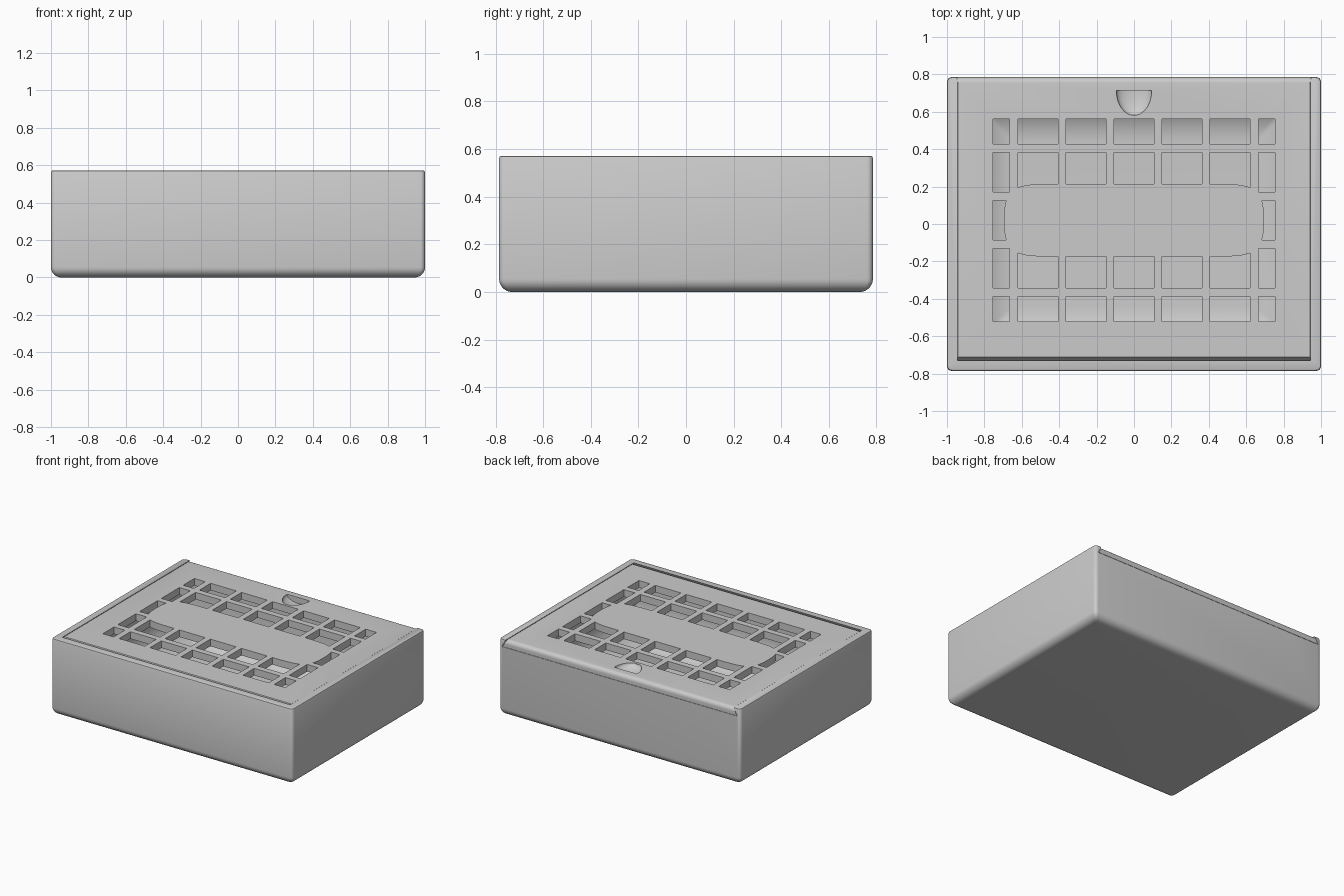
import bpy, bmesh, math

if "Cube" in bpy.data.objects:
    bpy.data.objects.remove(bpy.data.objects["Cube"])

grey = bpy.data.materials.new("plain grey")
grey.use_nodes = True
grey.diffuse_color = (0.6, 0.6, 0.6, 1)
grey.node_tree.nodes["Principled BSDF"].inputs["Base Color"].default_value = (0.6, 0.6, 0.6, 1)

HX, HY, TOP = 1.0, 0.785, 0.572      # half width, half depth, height
SEAT = 0.515                         # level the lid rests on
MID = 0.02                           # centre of the lid grille in y


def rect(x0, x1, y0, y1, z, r=0, seg=0):
    """Ring of a rectangle at height z, with optional rounded corners."""
    if not seg:
        return [(x1, y1, z), (x0, y1, z), (x0, y0, z), (x1, y0, z)]
    ring = []
    corners = [(x1 - r, y1 - r), (x0 + r, y1 - r), (x0 + r, y0 + r), (x1 - r, y0 + r)]
    for k, (cx, cy) in enumerate(corners):
        for i in range(seg + 1):
            a = (k + i / seg) * math.pi / 2
            ring.append((cx + r * math.cos(a), cy + r * math.sin(a), z))
    return ring


def loft(bm, rings):
    """Skin a stack of rings and cap both ends."""
    vs = [[bm.verts.new(p) for p in ring] for ring in rings]
    n = len(vs[0])
    for a, b in zip(vs, vs[1:]):
        for i in range(n):
            bm.faces.new((a[i], a[(i + 1) % n], b[(i + 1) % n], b[i]))
    bm.faces.new(vs[0][::-1])
    bm.faces.new(vs[-1])


def make(name, *stacks):
    bm = bmesh.new()
    for rings in stacks:
        loft(bm, rings)
    bmesh.ops.recalc_face_normals(bm, faces=bm.faces)
    mesh = bpy.data.meshes.new(name)
    bm.to_mesh(mesh)
    bm.free()
    mesh.materials.append(grey)
    ob = bpy.data.objects.new(name, mesh)
    bpy.context.collection.objects.link(ob)
    return ob


def cut(ob, *cutters):
    """Subtract the cutters, bake the result and drop the cutters."""
    for c in cutters:
        m = ob.modifiers.new("cut", "BOOLEAN")
        m.operation, m.solver, m.object = "DIFFERENCE", "EXACT", c
    dg = bpy.context.evaluated_depsgraph_get()
    mesh = bpy.data.meshes.new_from_object(ob.evaluated_get(dg))
    ob.modifiers.clear()
    ob.data = mesh
    for c in cutters:
        bpy.data.objects.remove(c)


def smooth(ob):
    bpy.ops.object.select_all(action="DESELECT")
    ob.select_set(True)
    bpy.context.view_layer.objects.active = ob
    bpy.ops.object.shade_smooth_by_angle(angle=math.radians(30))


def fillet(radius, steps):
    """(inset, rise) pairs along a quarter round from floor to wall."""
    for i in range(steps + 1):
        a = i / steps * math.pi / 2
        yield radius * (1 - math.sin(a)), radius * (1 - math.cos(a))


def body_ring(inset, z):
    return rect(-HX + inset, HX - inset, -HY + inset, HY - inset, z,
                max(0.025 - inset * 0.4, 0.003), 5)


# Box shell: rounded bottom, tiny top edge rounding
outer = [body_ring(i, z) for i, z in fillet(0.055, 8)]
outer += [body_ring(0, TOP - 0.01), body_ring(0.003, TOP - 0.003), body_ring(0.01, TOP)]
box = make("box", outer)

# Hollow inside with a large scooped floor
cavity = [rect(-0.89 + i, 0.89 - i, -0.69 + i, 0.69 - i, 0.06 + z, 0.02, 3)
          for i, z in fillet(0.25, 12)]
cavity.append(rect(-0.89, 0.89, -0.69, 0.69, SEAT + 0.02, 0.02, 3))
cavity = make("cavity_cutter", cavity)

# Dovetail slot, open at the back
slot = make("slot_cutter", [rect(-0.976, 0.976, -0.755, 1, SEAT),
                            rect(-0.945, 0.945, -0.73, 1, TOP),
                            rect(-0.945, 0.945, -0.73, 1, TOP + 0.1)])
cut(box, cavity, slot)
smooth(box)


# Sliding lid: dovetail sides and front, rounded back edge
def lid_ring(z, back):
    t = (z - SEAT) / (TOP - SEAT)
    w = 0.972 - 0.031 * t
    return rect(-w, w, -0.752 + 0.042 * t, HY - back, z)


LOW, HIGH, R = SEAT + 0.002, TOP - 0.002, 0.03
lid_rings = [lid_ring(LOW, 0)]
lid_rings += [lid_ring(HIGH - R + rise, inset)
              for inset, rise in ((R * (1 - math.cos(a)), R * math.sin(a))
                                  for a in (i / 6 * math.pi / 2 for i in range(7)))]
lid = make("sliding_lid", lid_rings)

# Grille openings around a solid oval panel
cells = []
for cx, w in [(0, 0.213), (0.257, 0.213), (0.513, 0.213), (0.71, 0.09)]:
    for sx in ((1, -1) if cx else (1,)):
        for cy, h in [(0, 0.213), (0.257, 0.213), (0.475, 0.133)]:
            if cy == 0 and cx < 0.6:
                continue
            for sy in ((1, -1) if cy else (1,)):
                x, y = sx * cx, MID + sy * cy
                cells.append([rect(x - w / 2, x + w / 2, y - h / 2, y + h / 2, z)
                              for z in (SEAT - 0.1, TOP + 0.1)])
grille = make("grille_cutter", *cells)


def oval(z, n=96):
    ring = []
    for i in range(n):
        c, s = math.cos(2 * math.pi * i / n), math.sin(2 * math.pi * i / n)
        ring.append((math.copysign(0.695 * abs(c) ** (2 / 12), c) if abs(c) > 1e-6 else 0,
                     MID + math.copysign(0.195 * abs(s) ** (2 / 2.7), s), z))
    return ring


cut(grille, make("oval_cutter", [oval(SEAT - 0.2), oval(TOP + 0.2)]))

# Thumb notch: half disc wall with a scoop rising towards the front
notch = []
for i in range(10):
    a = i / 10 * math.pi / 2
    k = math.cos(a)
    notch.append([(0.095 * k * math.cos(t), 0.715 - 0.135 * math.sin(a),
                   HIGH + 0.045 * k * math.sin(t))
                  for t in (j / 32 * 2 * math.pi for j in range(32))])
cut(lid, grille, make("notch_cutter", notch))
smooth(lid)
